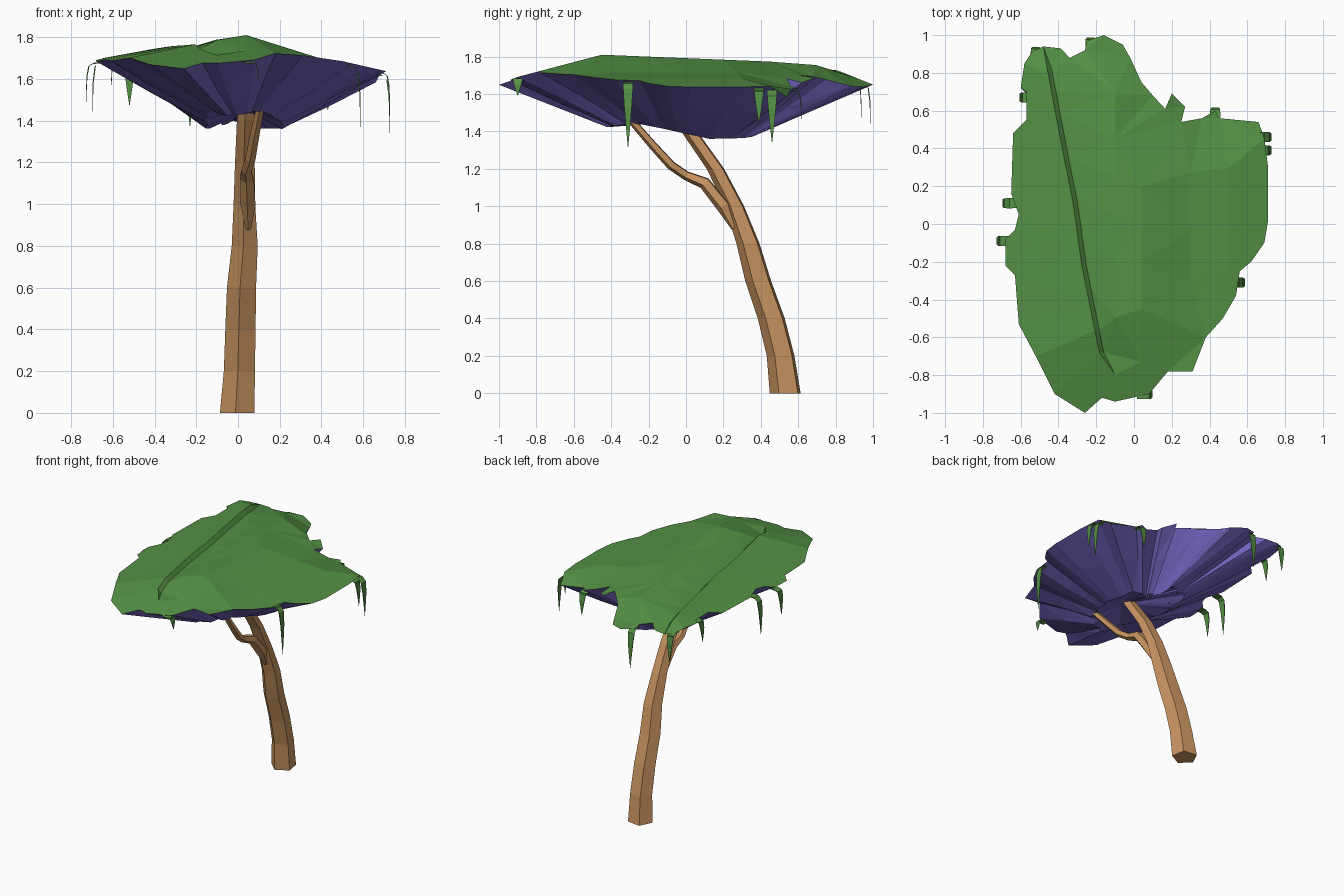
import bpy
import bmesh
import math
from mathutils import Vector
from mathutils.geometry import delaunay_2d_cdt

cube = bpy.data.objects.get("Cube")
if cube:
    bpy.data.objects.remove(cube)


def make_material(name, colour):
    mat = bpy.data.materials.new(name)
    mat.use_nodes = True
    mat.diffuse_color = (*colour, 1)
    mat.node_tree.nodes["Principled BSDF"].inputs["Base Color"].default_value = (*colour, 1)
    return mat


GREEN = make_material("leaf green", (.09, .28, .06))
PURPLE = make_material("underside purple", (.18, .13, .53))
BROWN = make_material("bark brown", (.59, .30, .12))


def finish(name, bm, material):
    mesh = bpy.data.meshes.new(name)
    bm.to_mesh(mesh)
    bm.free()
    mesh.materials.append(material)
    obj = bpy.data.objects.new(name, mesh)
    bpy.context.collection.objects.link(obj)
    return obj


def face_vertically(bm, sign):
    """Turn every face so that it looks up (+1) or down (-1)."""
    bm.normal_update()
    for face in bm.faces:
        if face.normal.z * sign < 0:
            face.normal_flip()


def loft(name, rings, material):
    """Skin a row of equal rings and close both ends."""
    bm = bmesh.new()
    loops = [[bm.verts.new(p) for p in ring] for ring in rings]
    for low, high in zip(loops, loops[1:]):
        count = len(low)
        for i in range(count):
            j = (i + 1) % count
            bm.faces.new((low[i], low[j], high[j], high[i]))
    bm.faces.new(loops[0])
    bm.faces.new(loops[-1])
    bmesh.ops.recalc_face_normals(bm, faces=bm.faces)
    return finish(name, bm, material)


def limb(name, path, sides, level):
    """Tapered low-poly limb; level keeps its rings horizontal."""
    centres = [Vector(p[:3]) for p in path]
    rings = []
    for i, centre in enumerate(centres):
        along = centres[min(i + 1, len(path) - 1)] - centres[max(i - 1, 0)]
        across = Vector((1, 0, 0))
        depth = Vector((0, 1, 0)) if level else along.cross(across).normalized()
        ring = []
        for k in range(sides):
            angle = math.tau * k / sides - math.pi / 2 - .14
            ring.append(centre + path[i][3] * (across * math.cos(angle) + depth * math.sin(angle)))
        rings.append(ring)
    return loft(name, rings, BROWN)


def interpolate(knots, t):
    for (a, va), (b, vb) in zip(knots, knots[1:]):
        if t <= b:
            return va + (vb - va) * max(0, t - a) / (b - a)
    return knots[-1][1]


# Trunk and side branch: x, y, z, radius
limb("trunk", [
    (0, .535, 0, .088), (.01, .51, .2, .079), (.015, .46, .4, .077),
    (.02, .39, .6, .074), (.035, .335, .8, .066), (.033, .262, 1, .055),
    (.035, .16, 1.2, .05), (.04, .02, 1.4, .046), (.04, -.03, 1.47, .036)], 5, True)
limb("branch", [
    (.05, .255, .88, .012), (.05, .2, 1, .038), (.045, .1, 1.125, .035),
    (.04, 0, 1.165, .026), (.06, -.08, 1.22, .026), (.08, -.18, 1.33, .024),
    (.11, -.31, 1.48, .02)], 5, False)

# Ragged canopy outline
OUTLINE = [
    (-.26, -1), (-.42, -.9), (-.52, -.7), (-.61, -.53), (-.63, -.27),
    (-.68, -.22), (-.68, -.08), (-.63, -.03), (-.61, .05), (-.65, .16),
    (-.64, .48), (-.57, .55), (-.57, .7), (-.6, .72), (-.58, .85),
    (-.54, .91), (-.48, .94), (-.39, .93), (-.34, .88), (-.26, .92),
    (-.25, .97), (-.16, 1), (-.06, .95), (-.02, .88), (.04, .75),
    (.1, .68), (.165, .61), (.2, .69), (.27, .62), (.25, .54),
    (.36, .56), (.43, .6), (.45, .56), (.66, .54), (.69, .45),
    (.71, .3), (.71, .02), (.69, -.1), (.62, -.2), (.56, -.25),
    (.54, -.38), (.47, -.5), (.38, -.6), (.31, -.78), (.18, -.78),
    (.08, -.9), (-.1, -.94), (-.17, -.92)]

ACROSS = [(-.7, 1.69), (-.4, 1.745), (.04, 1.81), (.3, 1.715), (.5, 1.685), (.72, 1.635)]
ALONG = [(-1, 1.665), (-.45, 1.81), (.65, 1.765), (.8, 1.73), (1, 1.65)]
CREASE = [(-.7, -.18), (-.2, -.28), (.1, -.32), (.4, -.38), (.93, -.48)]
CREASE_WIDTH = .024


def top_height(x, y):
    z = min(interpolate(ACROSS, x), interpolate(ALONG, y))
    front_droop = .06 * max(0, -x) * max(0, -y)
    back_droop = min(.065, 1.6 * max(0, x + .1) * max(0, y - .45))
    return z - front_droop - back_droop


def crease_edge(y):
    return interpolate(CREASE, y) + CREASE_WIDTH


# Canopy top: triangulated sheet with one long fold
points = [Vector(p) for p in OUTLINE]
for x in (-.5, -.1, .04, .3, .5):
    for step in range(7):
        y = -.75 + step * .25 + .06 * math.sin(9 * x + step)
        in_front = abs(x) < .2 or y > -.45
        in_back = x < -.05 or y < .45
        if in_front and in_back and abs(y) < .85 and not (x < -.4 and y < -.5):
            points.append(Vector((x, y)))
points.append(Vector((.04, -.45)))
for step in range(14):
    y = -.68 + step * .115
    points.append(Vector((crease_edge(y) - CREASE_WIDTH, y)))
    points.append(Vector((crease_edge(y), y)))

flat, _, triangles, *_ = delaunay_2d_cdt(points, [], [list(range(len(OUTLINE)))], 1, 1e-5)
bm = bmesh.new()
sheet = []
for p in flat:
    z = top_height(p.x, p.y)
    if abs(p.x - crease_edge(p.y)) < .002 and abs(p.y) < .85:
        z -= .03
    sheet.append(bm.verts.new((p.x, p.y, z)))
for tri in triangles:
    bm.faces.new([sheet[i] for i in tri])
face_vertically(bm, 1)
finish("canopy_top", bm, GREEN)

# Canopy underside: shallow bowl with a slightly hollow base
LIP = [(-.43, 1.42), (-.3, 1.45), (-.1, 1.41), (.12, 1.36), (.34, 1.365), (.42, 1.4)]


def bowl_point(p, t, i):
    """t runs from the rim (0) to the lip of the base (1)."""
    rim = Vector((p[0], p[1], top_height(*p)))
    lip = Vector((.02 + .27 * p[0], .42 * p[1], 0))
    lip.z = interpolate(LIP, lip.y)
    point = rim.lerp(lip, t)
    if 0 < t < 1:
        point.z += .008 * math.sin(i * .9)
    return point


bm = bmesh.new()
loops = [[bm.verts.new(bowl_point(p, t, i)) for i, p in enumerate(OUTLINE)] for t in (0, .5, 1)]
hollow = bm.verts.new((.05, -.08, 1.45))
for i in range(len(OUTLINE)):
    j = (i + 1) % len(OUTLINE)
    for outer, inner in zip(loops, loops[1:]):
        bm.faces.new((outer[i], outer[j], inner[j]))
        bm.faces.new((outer[i], inner[j], inner[i]))
    bm.faces.new((loops[-1][i], loops[-1][j], hollow))
face_vertically(bm, -1)
finish("canopy_underside", bm, PURPLE)


# Hanging vines: thin blades that arch out over the rim, then taper to a point
def vine(name, x, y, direction, length):
    out = Vector((*direction, 0))
    side = Vector((-out.y, out.x, 0))
    down = Vector((0, 0, -1))
    root = Vector((x, y, top_height(x, y)))
    rings = []
    for reach, drop, half in ((-.03, .012, .026), (.012, .015, .027), (.034, .13, .026),
                              (.044, .4, .02), (.046, .7, .011), (.047, 1, .001)):
        drop_length = drop * length if drop > .1 else drop
        centre = root + out * reach + down * drop_length
        thick = (out + down if drop < .2 else out) * half * .13
        rings.append([centre - side * half - thick, centre + side * half - thick,
                      centre + side * half + thick, centre - side * half + thick])
    loft(name, rings, GREEN)


LEFT, RIGHT, BACK = (1, 0), (-1, 0), (0, 1)
VINES = [
    (.54, -.31, LEFT, .36), (.68, .39, LEFT, .2), (.68, .46, LEFT, .29),
    (.05, -.9, LEFT, .1), (-.56, .67, RIGHT, .17), (-.68, -.09, RIGHT, .2),
    (-.65, .11, RIGHT, .29), (-.52, .89, BACK, .22), (-.23, .94, BACK, .3),
    (.43, .57, BACK, .18)]
for number, spec in enumerate(VINES):
    vine(f"vine_{number + 1}", *spec)
